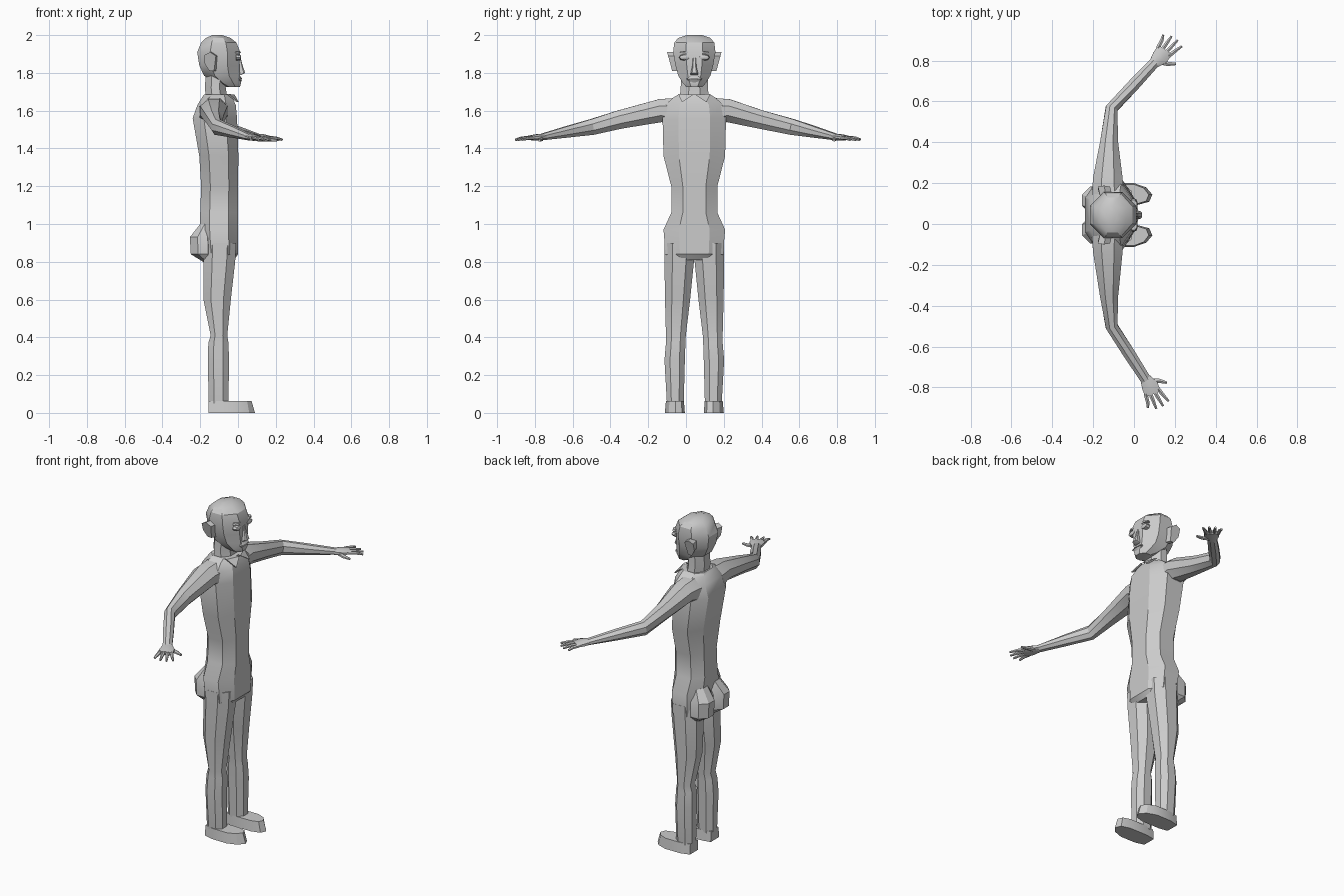
import bpy, bmesh, math
from mathutils import Vector

CY = 0.044  # the body's own symmetry plane
ALL = []


def loft(name, rings, angle=30):
    """Skin a list of closed rings, capping both ends."""
    bm = bmesh.new()
    vs = [[bm.verts.new(p) for p in r] for r in rings]
    n = len(vs[0])
    for a, b in zip(vs, vs[1:]):
        for i in range(n):
            j = (i + 1) % n
            bm.faces.new((a[i], a[j], b[j], b[i]))
    bm.faces.new(vs[0][::-1])
    bm.faces.new(vs[-1])
    bmesh.ops.recalc_face_normals(bm, faces=bm.faces[:])
    me = bpy.data.meshes.new(name)
    bm.to_mesh(me)
    bm.free()
    ob = bpy.data.objects.new(name, me)
    bpy.context.collection.objects.link(ob)
    ALL.append((ob, angle))
    return ob


def ring(z, x0, x1, y0, y1, c=0.3):
    """Horizontal rectangle with chamfered corners."""
    dx, dy = (x1 - x0) * c, (y1 - y0) * c
    return [(x0 + dx, y0, z), (x1 - dx, y0, z), (x1, y0 + dy, z), (x1, y1 - dy, z),
            (x1 - dx, y1, z), (x0 + dx, y1, z), (x0, y1 - dy, z), (x0, y0 + dy, z)]


def stack(name, secs, c=0.3):
    """Centred body part from (z, back, front, half width)."""
    return loft(name, [ring(z, a, b, CY - h, CY + h, c) for z, a, b, h in secs])


def tube(name, pts, n=8):
    """Limb through (x, y, z, half width, half height)."""
    P = [Vector(p[:3]) for p in pts]
    rings = []
    for i, p in enumerate(pts):
        d = (P[min(i + 1, len(P) - 1)] - P[max(i - 1, 0)]).normalized()
        side = d.cross(Vector((0, 0, 1))).normalized()
        up = side.cross(d)
        rings.append([P[i] + side * p[3] * math.cos(t) + up * p[4] * math.sin(t)
                      for t in [2 * math.pi * (k + 0.5) / n for k in range(n)]])
    return loft(name, rings)


# torso, neck and head
stack("torso", [(0.81, -0.17, -0.02, 0.13), (0.84, -0.19, 0.0, 0.152), (0.97, -0.2, 0.0, 0.163),
                (1.06, -0.2, 0.0, 0.122), (1.2, -0.195, 0.0, 0.122), (1.36, -0.205, 0.002, 0.163),
                (1.56, -0.24, -0.005, 0.168), (1.63, -0.215, -0.012, 0.155),
                (1.67, -0.19, -0.03, 0.11), (1.685, -0.18, -0.035, 0.085)], 0.25)
stack("neck", [(1.66, -0.17, -0.055, 0.078), (1.72, -0.175, -0.065, 0.072), (1.82, -0.17, -0.06, 0.07)])
stack("head", [(1.725, -0.07, 0.01, 0.042), (1.745, -0.12, 0.016, 0.06), (1.785, -0.18, 0.01, 0.085),
               (1.84, -0.205, 0.008, 0.1), (1.91, -0.216, 0.012, 0.112), (1.96, -0.195, -0.008, 0.106),
               (1.985, -0.17, -0.04, 0.085), (2.0, -0.135, -0.085, 0.04)])

# face
stack("nose", [(1.79, 0.0, 0.018, 0.02), (1.8, 0.0, 0.038, 0.019), (1.835, 0.0, 0.026, 0.011),
               (1.88, 0.0, 0.014, 0.008)], 0.2)
stack("upper_lip", [(1.768, 0.0, 0.022, 0.042), (1.782, 0.0, 0.014, 0.02)])
stack("lower_lip", [(1.75, 0.0, 0.015, 0.022), (1.764, 0.0, 0.022, 0.038)])


def ellipse(x, y, z, ry, rz, n=8):
    return [(x, y + ry * math.cos(2 * math.pi * k / n), z + rz * math.sin(2 * math.pi * k / n))
            for k in range(n)]


for s, side in ((1, "left"), (-1, "right")):
    Y = lambda o: CY + s * o

    # eyes, brows and ears
    loft(side + "_eye", [ellipse(-0.01, Y(0.052), 1.882, 0.03, 0.018),
                         ellipse(0.012, Y(0.052), 1.882, 0.026, 0.013),
                         ellipse(0.016, Y(0.052), 1.882, 0.014, 0.007)])
    loft(side + "_brow", [ring(1.904, -0.02, 0.015, Y(0.02), Y(0.08)),
                          ring(1.914, -0.02, 0.014, Y(0.026), Y(0.074))])
    ear = [(-0.115, 1.81), (-0.11, 1.85), (-0.105, 1.89), (-0.135, 1.91), (-0.165, 1.895), (-0.165, 1.85), (-0.14, 1.81)]
    loft(side + "_ear", [[(x, Y(0.09), z) for x, z in ear],
                         [(x - 0.012, Y(0.117 + (z - 1.81) * 0.27), z) for x, z in ear]])

    # collar flap
    tri = [(-0.03, 0.005, 1.685), (-0.06, 0.085, 1.688), (-0.008, 0.065, 1.645)]
    loft(side + "_collar", [[(x, Y(o), z) for x, o, z in tri],
                            [(x + 0.012, Y(o), z) for x, o, z in tri]])

    # leg from (z, back, front, inner, outer)
    loft(side + "_leg", [ring(z, a, b, Y(i), Y(o), 0.27) for z, a, b, i, o in [
        (0.05, -0.155, -0.05, 0.056, 0.145), (0.28, -0.16, -0.048, 0.05, 0.158),
        (0.37, -0.157, -0.05, 0.047, 0.15), (0.41, -0.145, -0.057, 0.045, 0.15),
        (0.6, -0.183, -0.038, 0.022, 0.155), (0.8, -0.182, -0.015, 0.002, 0.158),
        (0.9, -0.18, -0.01, 0.002, 0.158)]])
    loft(side + "_buttock", [ring(z, a, -0.12, Y(0.004), Y(w)) for z, a, w in [
        (0.8, -0.185, 0.11), (0.84, -0.25, 0.14), (0.93, -0.255, 0.14), (1.0, -0.2, 0.11)]])

    # shoe
    sole = [(-0.155, 0.06), (-0.155, 0.14), (-0.1, 0.155), (0.0, 0.156), (0.06, 0.135),
            (0.09, 0.1), (0.075, 0.065), (0.02, 0.05), (-0.1, 0.05)]
    loft(side + "_shoe", [[(x, Y(o), 0) for x, o in sole],
                          [(x if x < 0 else x * 0.8, Y(0.1 + (o - 0.1) * 0.9), 0.062) for x, o in sole]])

    # arm, posed slightly differently on each side
    elbow, wrist, tip = (((-0.11, 0.565), (0.105, 0.795), (0.195, 0.905)) if s > 0 else
                         ((-0.11, -0.5), (0.06, -0.765), (0.122, -0.89)))
    tube(side + "_arm", [(-0.128, Y(0.1), 1.59, 0.085, 0.085), (-0.128, Y(0.18), 1.6, 0.078, 0.066),
                         (-0.122, elbow[1] * 0.7, 1.553, 0.048, 0.053), (*elbow, 1.513, 0.032, 0.045),
                         (*[e * 0.5 + w * 0.5 for e, w in zip(elbow, wrist)], 1.487, 0.032, 0.032),
                         (*wrist, 1.46, 0.028, 0.018)])

    # hand: palm, four fingers and thumb
    W = Vector((*wrist, 1.46))
    d = (Vector((*tip, 1.452)) - W).normalized()
    q = Vector((0, 0, 1)).cross(d) * -s     # towards the thumb
    q = q.normalized()
    at = lambda along, across, dz=0: tuple(W + d * along + q * across + Vector((0, 0, dz)))
    if q.x < 0:
        q = -q
    tube(side + "_palm", [(*at(-0.015, 0), 0.027, 0.018), (*at(0.03, 0.004), 0.044, 0.018),
                          (*at(0.075, 0), 0.044, 0.012)])
    for k, ln in enumerate((0.125, 0.146, 0.15, 0.14)):
        a = -0.033 + 0.022 * k
        tube(f"{side}_finger_{k + 1}", [(*at(0.06, a), 0.011, 0.01), (*at(0.1, a * 1.25), 0.01, 0.009),
                                        (*at(ln, a * 1.6, -0.006), 0.006, 0.006)], 6)
    tube(side + "_thumb", [(*at(0.01, 0.015, -0.006), 0.014, 0.013), (*at(0.03, 0.055, -0.012), 0.012, 0.01),
                           (*at(0.055, 0.085, -0.014), 0.007, 0.007)], 6)

# shading
for ob, angle in ALL:
    bpy.ops.object.select_all(action='DESELECT')
    ob.select_set(True)
    bpy.context.view_layer.objects.active = ob
    bpy.ops.object.shade_smooth_by_angle(angle=math.radians(angle))
